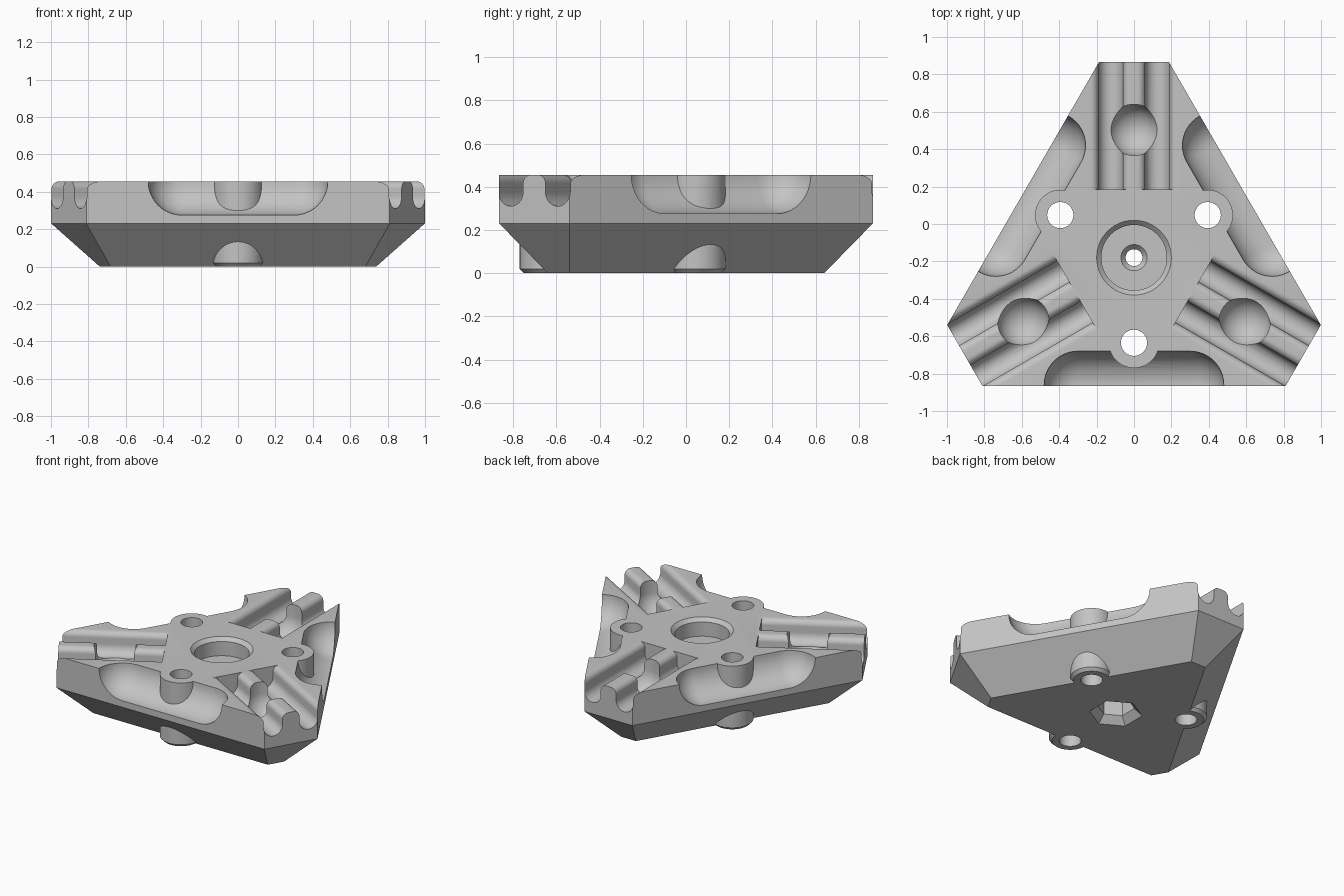
import bpy, bmesh, math
from mathutils import Matrix, Vector

cube = bpy.data.objects.get("Cube")
if cube:
    bpy.data.objects.remove(cube, do_unlink=True)

CY, TOP, WAIST = -0.18, 0.455, 0.23      # hub centre y, top height, start of lower bevel

grey = bpy.data.materials.new("light_grey")
grey.use_nodes = True
grey.diffuse_color = (0.55, 0.55, 0.55, 1)
grey.node_tree.nodes["Principled BSDF"].inputs["Base Color"].default_value = grey.diffuse_color


def loft(name, rings, matrix):
    """Closed solid through equal-length rings of points."""
    bm = bmesh.new()
    loops = [[bm.verts.new(matrix @ Vector(p)) for p in ring] for ring in rings]
    n = len(loops[0])
    for a, b in zip(loops, loops[1:]):
        for i in range(n):
            bm.faces.new((a[i], a[(i + 1) % n], b[(i + 1) % n], b[i]))
    bm.faces.new(loops[0][::-1])
    bm.faces.new(loops[-1])
    bmesh.ops.recalc_face_normals(bm, faces=bm.faces)
    mesh = bpy.data.meshes.new(name)
    bm.to_mesh(mesh)
    bm.free()
    mesh.materials.append(grey)
    obj = bpy.data.objects.new(name, mesh)
    bpy.context.collection.objects.link(obj)
    return obj


def lathe(name, profile, matrix, sides=48, turn=0.0):
    """Solid of revolution about local z from (radius, z) pairs."""
    rings = [[(r * math.cos(turn + math.tau * i / sides),
               r * math.sin(turn + math.tau * i / sides), z) for i in range(sides)]
             for r, z in profile]
    return loft(name, rings, matrix)


def combine(target, tool, operation):
    """Apply a boolean and discard the tool."""
    mod = target.modifiers.new("join", 'BOOLEAN')
    mod.object, mod.operation, mod.solver = tool, operation, 'EXACT'
    bpy.ops.object.select_all(action='DESELECT')
    bpy.context.view_layer.objects.active = target
    target.select_set(True)
    bpy.ops.object.modifier_apply(modifier=mod.name)
    bpy.data.objects.remove(tool, do_unlink=True)


def outline(inset, z):
    """Triangle with cut tips; one tip points to +y."""
    side, tip = 0.685 - inset, 1.045 - inset
    half = (2 * side - tip) / math.sqrt(3)
    pts = []
    for k in range(3):
        turn = Matrix.Rotation(math.tau * k / 3, 3, 'Z')
        pts += [turn @ Vector((s * half, tip, z)) for s in (1, -1)]
    return pts


def arc(cx, cz, r, start, end, steps=8):
    return [(cx + r * math.cos(math.radians(start + (end - start) * i / steps)),
             cz + r * math.sin(math.radians(start + (end - start) * i / steps)))
            for i in range(steps + 1)]


# Bevelled triangular body
hub = Matrix.Translation((0, CY, 0))
body = loft("triangular_body", [outline(0.225, 0), outline(0, WAIST), outline(0, TOP)], hub)

# Cross-section of a rail channel: rounded lips and round floor
channel = (arc(0.02, 0.415, 0.04, 90, 0) + arc(0.125, 0.375, 0.065, 180, 360, 16)
           + arc(0.23, 0.415, 0.04, 180, 90) + [(0.23, 0.6), (0.02, 0.6)])
# Round-bottomed ball seat and long capsule pocket
seat_profile = arc(0, 0.37, 0.137, -89.5, 0, 12) + [(0.137, 0.6)]
pocket_profile = arc(0, -0.3, 0.18, -89.5, 0, 12) + arc(0, 0.3, 0.18, 0, 89.5, 12)

for k in range(3):
    arm = hub @ Matrix.Rotation(math.tau * k / 3, 4, 'Z')

    # Channels on both sides of the central ridge
    for s in (1, -1):
        rings = [[(s * x, y, z) for x, z in channel] for y in (0.365, 1.2)]
        combine(body, loft("channel_cutter", rings, arm), 'DIFFERENCE')

    # Ball seat breaking the ridge
    seat = arm @ Matrix.Translation((0, 0.683, 0))
    combine(body, lathe("ball_cutter", seat_profile, seat), 'DIFFERENCE')

    # Long rounded pocket in the side
    pocket = arm @ Matrix.Translation((0, -0.68, TOP)) @ Matrix.Rotation(math.pi / 2, 4, 'Y')
    combine(body, lathe("pocket_cutter", pocket_profile, pocket), 'DIFFERENCE')

for k in range(3):
    # Screw boss and its through hole
    arm = hub @ Matrix.Rotation(math.tau * k / 3, 4, 'Z') @ Matrix.Translation((0, -0.455, 0))
    combine(body, lathe("boss", [(0.115, 0), (0.135, 0.02), (0.135, TOP)], arm), 'UNION')
    combine(body, lathe("hole_cutter", [(0.07, -0.1), (0.07, 0.6)], arm), 'DIFFERENCE')

# Central round recess, countersunk bore and hexagonal recess below
combine(body, lathe("recess_cutter", [(0.045, 0.1), (0.045, 0.3), (0.07, 0.33), (0.175, 0.33),
                                      (0.175, 0.43), (0.2, TOP), (0.2, 0.6)], hub), 'DIFFERENCE')
combine(body, lathe("hex_cutter", [(0.17, -0.1), (0.17, 0), (0.12, 0.05), (0.12, 0.2)],
                    hub, 6, math.pi / 6), 'DIFFERENCE')

bpy.ops.object.select_all(action='DESELECT')
body.select_set(True)
bpy.context.view_layer.objects.active = body
bpy.ops.object.shade_smooth_by_angle(angle=math.radians(30))
